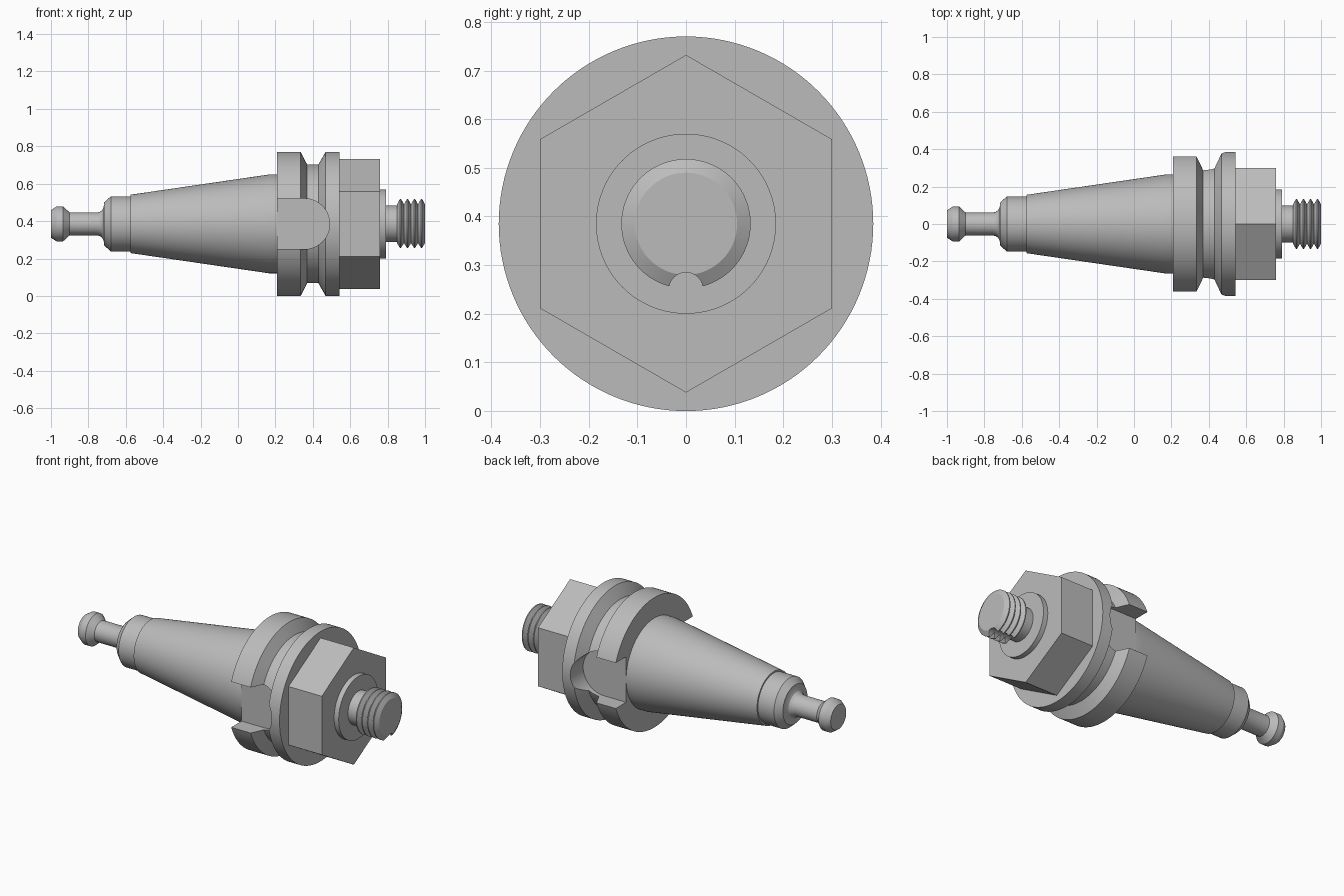
import bpy
import bmesh
from math import pi, radians
from mathutils import Matrix, Vector

cube = bpy.data.objects.get("Cube")
if cube:
    bpy.data.objects.remove(cube, do_unlink=True)

AXIS_Z = 0.385

steel = bpy.data.materials.new("steel grey")
steel.use_nodes = True
GREY = (0.5, 0.5, 0.5, 1)
steel.diffuse_color = GREY
steel.node_tree.nodes["Principled BSDF"].inputs["Base Color"].default_value = GREY


def make_object(name, bm):
    bmesh.ops.recalc_face_normals(bm, faces=bm.faces)
    mesh = bpy.data.meshes.new(name)
    bm.to_mesh(mesh)
    bm.free()
    mesh.materials.append(steel)
    obj = bpy.data.objects.new(name, mesh)
    bpy.context.collection.objects.link(obj)
    return obj


def lathe(name, profile, steps=96):
    """Closed solid of revolution about the tool axis from (x, radius) points."""
    bm = bmesh.new()
    rings = []
    turn = Matrix.Rotation(2 * pi / steps, 3, 'X')
    for x, r in profile:
        arm, ring = Vector((0, 0, r)), []
        for _ in range(steps):
            ring.append(bm.verts.new(arm + Vector((x, 0, AXIS_Z))))
            arm = turn @ arm
        rings.append(ring)
    for a, b in zip(rings, rings[1:]):
        for i in range(steps):
            j = (i + 1) % steps
            bm.faces.new((a[i], a[j], b[j], b[i]))
    bm.faces.new(rings[0])
    bm.faces.new(rings[-1])
    return make_object(name, bm)


def cylinder(name, radius, depth, matrix, sides=64):
    bm = bmesh.new()
    bmesh.ops.create_cone(bm, cap_ends=True, segments=sides, radius1=radius,
                          radius2=radius, depth=depth, matrix=matrix)
    return make_object(name, bm)


def cut(target, cutter):
    cutter.hide_render = True
    mod = target.modifiers.new("cut", 'BOOLEAN')
    mod.operation = 'DIFFERENCE'
    mod.solver = 'EXACT'
    mod.object = cutter
    bpy.context.view_layer.objects.active = target
    bpy.ops.object.modifier_apply(modifier=mod.name)
    bpy.data.objects.remove(cutter, do_unlink=True)


# Pull stud with its knob, filleted neck and collar
pull_stud = lathe("pull_stud", [
    (-1, 0.073), (-0.97, 0.093), (-0.935, 0.093), (-0.9, 0.061),
    (-0.755, 0.061), (-0.738, 0.065), (-0.725, 0.075), (-0.718, 0.092),
    (-0.716, 0.115), (-0.68, 0.147), (-0.57, 0.147)])

# Tapered shank
taper = lathe("taper_shank", [(-0.575, 0.156), (0.165, 0.264), (0.22, 0.264)])

# Grooved flange with a round-ended drive slot on each side
flange = lathe("flange", [
    (0.208, 0.385), (0.335, 0.385), (0.37, 0.317),
    (0.43, 0.317), (0.468, 0.385), (0.542, 0.385)], steps=128)
SLOT_R, SLOT_X, SLOT_FLOOR, SLOT_DEPTH = 0.135, 0.355, 0.264, 0.3
for side in (-1, 1):
    bm = bmesh.new()
    arc = [Matrix.Rotation(pi * i / 32, 3, 'Y') @ Vector((0, 0, SLOT_R))
           for i in range(33)]
    outline = [Vector((-0.3, 0, SLOT_R))] + arc + [Vector((-0.3, 0, -SLOT_R))]
    base = Vector((SLOT_X, side * SLOT_FLOOR, AXIS_Z))
    face = bm.faces.new([bm.verts.new(p + base) for p in outline])
    solid = bmesh.ops.extrude_face_region(bm, geom=[face], use_keep_orig=True)
    moved = [v for v in solid["geom"] if isinstance(v, bmesh.types.BMVert)]
    bmesh.ops.translate(bm, verts=moved, vec=(0, side * SLOT_DEPTH, 0))
    cut(flange, make_object("slot_cutter", bm))

# Hexagonal nut body, corners pointing to the front and back
along_x = Matrix.Rotation(pi / 2, 4, 'Y')
hex_body = cylinder("hex_body", 0.347, 0.222,
                    Matrix.Translation((0.649, 0, AXIS_Z)) @ along_x
                    @ Matrix.Rotation(pi / 2, 4, 'Z'), sides=6)

# Collar and neck in front of the hexagon
collar = lathe("collar", [(0.75, 0.185), (0.79, 0.185)])
neck = lathe("thread_neck", [(0.78, 0.098), (0.86, 0.098)])

# Threaded end with a keyway along the underside
START, PITCH, TURNS = 0.85, 0.0375, 4
thread_profile = []
for i in range(TURNS):
    x = START + i * PITCH
    thread_profile += [(x, 0.105), (x + PITCH * 0.42, 0.133),
                       (x + PITCH * 0.58, 0.133)]
thread_profile.append((1, 0.105))
thread = lathe("threaded_end", thread_profile)
cut(thread, cylinder("keyway_cutter", 0.035, 0.3,
                     Matrix.Translation((0.95, 0, AXIS_Z - 0.135)) @ along_x, 32))

# Smooth the round surfaces while keeping machined edges crisp
bpy.ops.object.select_all(action='DESELECT')
for obj in (pull_stud, taper, flange, hex_body, collar, neck, thread):
    obj.select_set(True)
bpy.context.view_layer.objects.active = flange
bpy.ops.object.shade_smooth_by_angle(angle=radians(25))
